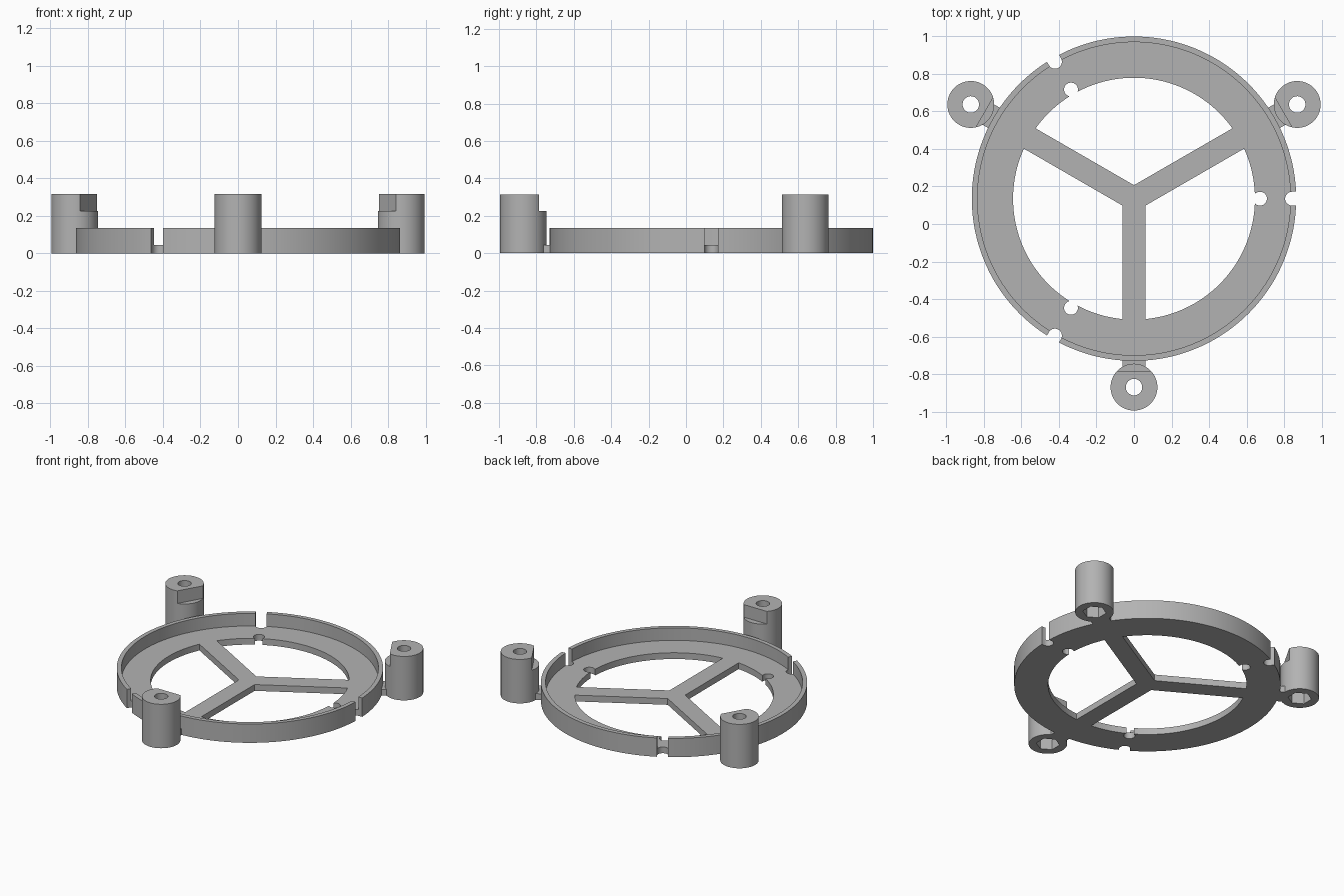
import bpy, bmesh
from math import radians, sin, cos, pi
from mathutils import Vector, Matrix

if "Cube" in bpy.data.objects:
    bpy.data.objects.remove(bpy.data.objects["Cube"], do_unlink=True)

CENTRE_Y = 0.135      # ring axis
FLOOR = 0.045         # thickness of floor, spokes and bridges
BOSS_R = 1.005        # distance of bosses from the ring axis
ARMS = (30, 150, 270)
NOTCHES = (0, 120, 240)

grey = bpy.data.materials.new("plain grey")
grey.use_nodes = True
grey.diffuse_color = (0.45, 0.45, 0.45, 1)
grey.node_tree.nodes["Principled BSDF"].inputs["Base Color"].default_value = grey.diffuse_color


def circle(r, n, at=0.0):
    return [(at + r * cos(2 * pi * i / n), r * sin(2 * pi * i / n)) for i in range(n)]


def rect(u0, u1, half):
    return [(u0, -half), (u1, -half), (u1, half), (u0, half)]


def prism(name, outline, z0, z1, angle=0):
    """Extrude an outline upward, turned about the ring axis."""
    bm = bmesh.new()
    face = bm.faces.new([bm.verts.new((x, y, z0)) for x, y in outline])
    top = bmesh.ops.extrude_face_region(bm, geom=[face])["geom"]
    bmesh.ops.translate(bm, vec=(0, 0, z1 - z0),
                        verts=[v for v in top if isinstance(v, bmesh.types.BMVert)])
    bmesh.ops.recalc_face_normals(bm, faces=bm.faces)
    bm.transform(Matrix.Translation((0, CENTRE_Y, 0)) @ Matrix.Rotation(radians(angle), 4, "Z"))
    mesh = bpy.data.meshes.new(name)
    bm.to_mesh(mesh)
    bm.free()
    mesh.materials.append(grey)
    obj = bpy.data.objects.new(name, mesh)
    bpy.context.collection.objects.link(obj)
    return obj


def select(obj):
    bpy.ops.object.select_all(action="DESELECT")
    obj.select_set(True)
    bpy.context.view_layer.objects.active = obj


def cut(obj, outline, z0, z1, angle=0):
    cutter = prism("cutter", outline, z0, z1, angle)
    cutter.hide_render = True
    mod = obj.modifiers.new("cut", "BOOLEAN")
    mod.operation, mod.solver, mod.object = "DIFFERENCE", "EXACT", cutter
    select(obj)
    bpy.ops.object.modifier_apply(modifier=mod.name)
    bpy.data.objects.remove(cutter, do_unlink=True)


def smooth(obj):
    select(obj)
    bpy.ops.object.shade_smooth_by_angle(angle=radians(30))


# Ring: flat floor with a thin raised rim
ring = prism("ring_frame", circle(0.865, 144), 0, 0.135)
cut(ring, circle(0.835, 144), FLOOR, 0.3)
cut(ring, circle(0.645, 144), -0.1, 0.3)
for a in NOTCHES:
    cut(ring, circle(0.037, 32, 0.672), -0.1, 0.3, a)
    # outer notch: round inside, straight out through the rim
    slot = [(0.843 + 0.037 * cos(t), 0.037 * sin(t))
            for t in (pi / 2 + pi * i / 16 for i in range(17))]
    cut(ring, slot + [(0.95, -0.037), (0.95, 0.037)], -0.1, 0.3, a)
smooth(ring)

# Three-armed spoke as a single outline
half = 0.0625
outline = []
for a in ARMS:
    d = Vector((cos(radians(a)), sin(radians(a))))
    side = Vector((-d.y, d.x)) * half
    crotch = radians(a + 60)
    outline += [d * 0.65 - side, d * 0.65 + side,
                Vector((cos(crotch), sin(crotch))) * half / sin(radians(60))]
prism("spokes", outline, 0, FLOOR)

# Screw bosses with nut pocket, screw hole and flattened inner top, plus bridges
for label, a in zip(("left", "right", "front"), ARMS):
    boss = prism(label + "_boss", circle(0.125, 64, BOSS_R), 0, 0.315, a)
    cut(boss, rect(0.8, BOSS_R - 0.085, 0.2), 0.225, 0.4, a)
    cut(boss, circle(0.044, 32, BOSS_R), -0.1, 0.4, a)
    cut(boss, circle(0.077, 6, BOSS_R), -0.1, 0.08, a)
    smooth(boss)
    prism(label + "_bridge", rect(0.855, 0.9, half), 0, FLOOR, a)
